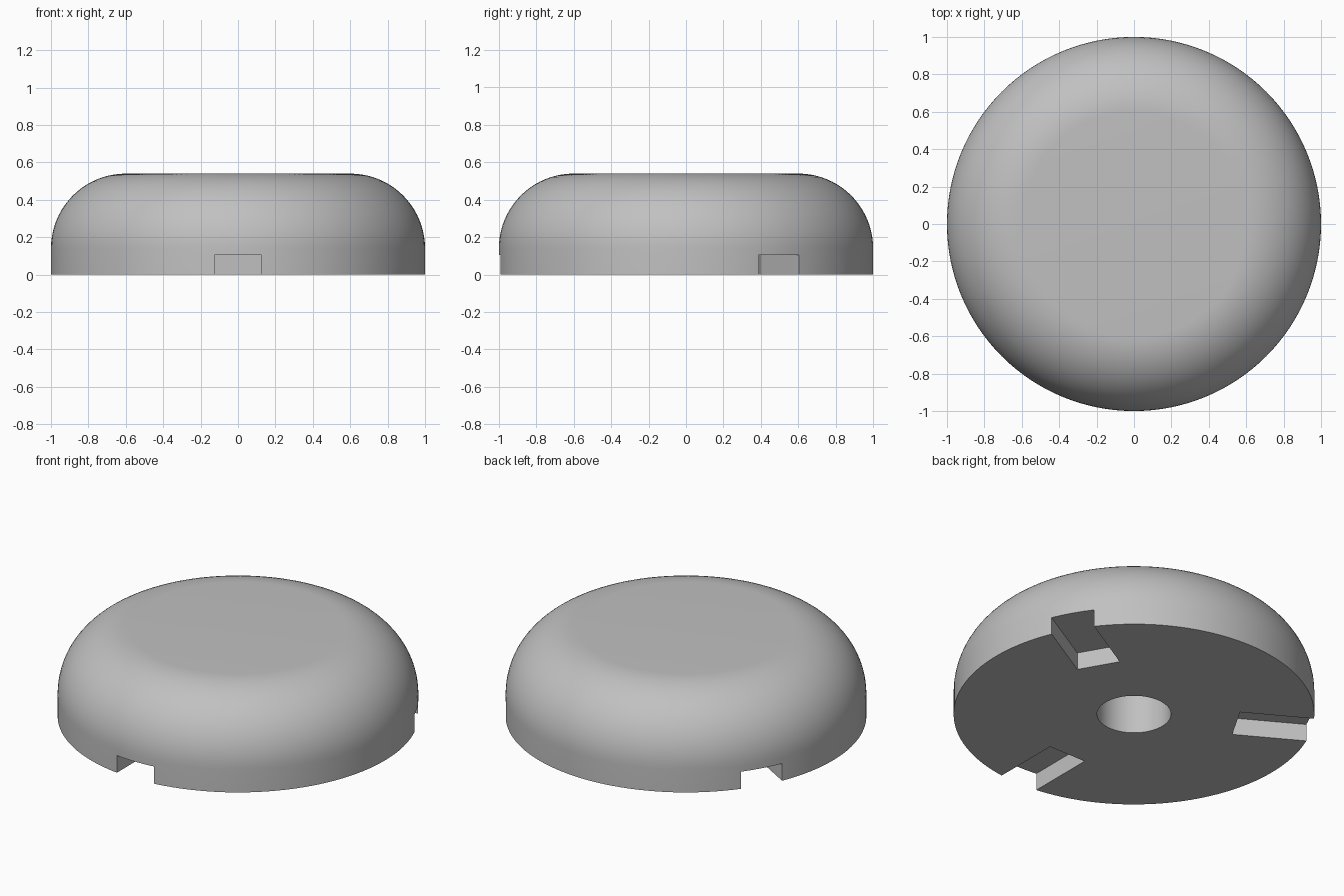
import bpy, bmesh, math
from mathutils import Matrix, Vector

default = bpy.data.objects.get("Cube")
if default:
    bpy.data.objects.remove(default, do_unlink=True)

HEIGHT, ROUND, HOLE_R, HOLE_DEPTH = 0.54, 0.4, 0.205, 0.35
NOTCH_IN, NOTCH_OUT, NOTCH_W, NOTCH_H = 0.575, 1.2, 0.25, 0.105

grey = bpy.data.materials.new("plain grey")
grey.use_nodes = True
colour = (0.53, 0.53, 0.53, 1)
grey.diffuse_color = colour
grey.node_tree.nodes["Principled BSDF"].inputs["Base Color"].default_value = colour


def make_object(name, bm):
    bmesh.ops.recalc_face_normals(bm, faces=bm.faces)
    mesh = bpy.data.meshes.new(name)
    bm.to_mesh(mesh)
    bm.free()
    mesh.materials.append(grey)
    obj = bpy.data.objects.new(name, mesh)
    bpy.context.collection.objects.link(obj)
    return obj


# Domed body with a blind centre hole, turned from one profile
profile = [(0, HOLE_DEPTH), (HOLE_R, HOLE_DEPTH), (HOLE_R, 0), (1, 0)]
steps = 20
for i in range(steps + 1):
    a = math.pi / 2 * i / steps
    profile.append((1 - ROUND + ROUND * math.cos(a), HEIGHT - ROUND + ROUND * math.sin(a)))
profile.append((0, HEIGHT))

bm = bmesh.new()
verts = [bm.verts.new((r, 0, z)) for r, z in profile]
edges = [bm.edges.new(pair) for pair in zip(verts, verts[1:])]
bmesh.ops.spin(bm, geom=verts + edges, cent=(0, 0, 0), axis=(0, 0, 1),
               angle=math.tau, steps=128, use_duplicate=False)
bmesh.ops.remove_doubles(bm, verts=bm.verts, dist=0.0001)
body = make_object("domed_foot", bm)

# Three radial notches in the underside, one facing the front
bm = bmesh.new()
for angle in (30, 150, 270):
    size = Matrix.Diagonal((NOTCH_OUT - NOTCH_IN, NOTCH_W, 2 * NOTCH_H, 1))
    place = Matrix.Translation(Vector(((NOTCH_IN + NOTCH_OUT) / 2, 0, 0)))
    turn = Matrix.Rotation(math.radians(angle), 4, "Z")
    bmesh.ops.create_cube(bm, size=1, matrix=turn @ place @ size)
cutter = make_object("notch_cutter", bm)

cut = body.modifiers.new("notches", "BOOLEAN")
cut.operation = "DIFFERENCE"
cut.solver = "EXACT"
cut.object = cutter

# Apply the cut, drop the cutter and shade the curves smoothly
bpy.ops.object.select_all(action="DESELECT")
bpy.context.view_layer.objects.active = body
body.select_set(True)
bpy.ops.object.modifier_apply(modifier=cut.name)
bpy.data.objects.remove(cutter, do_unlink=True)
bpy.ops.object.shade_smooth_by_angle(angle=math.radians(30))
